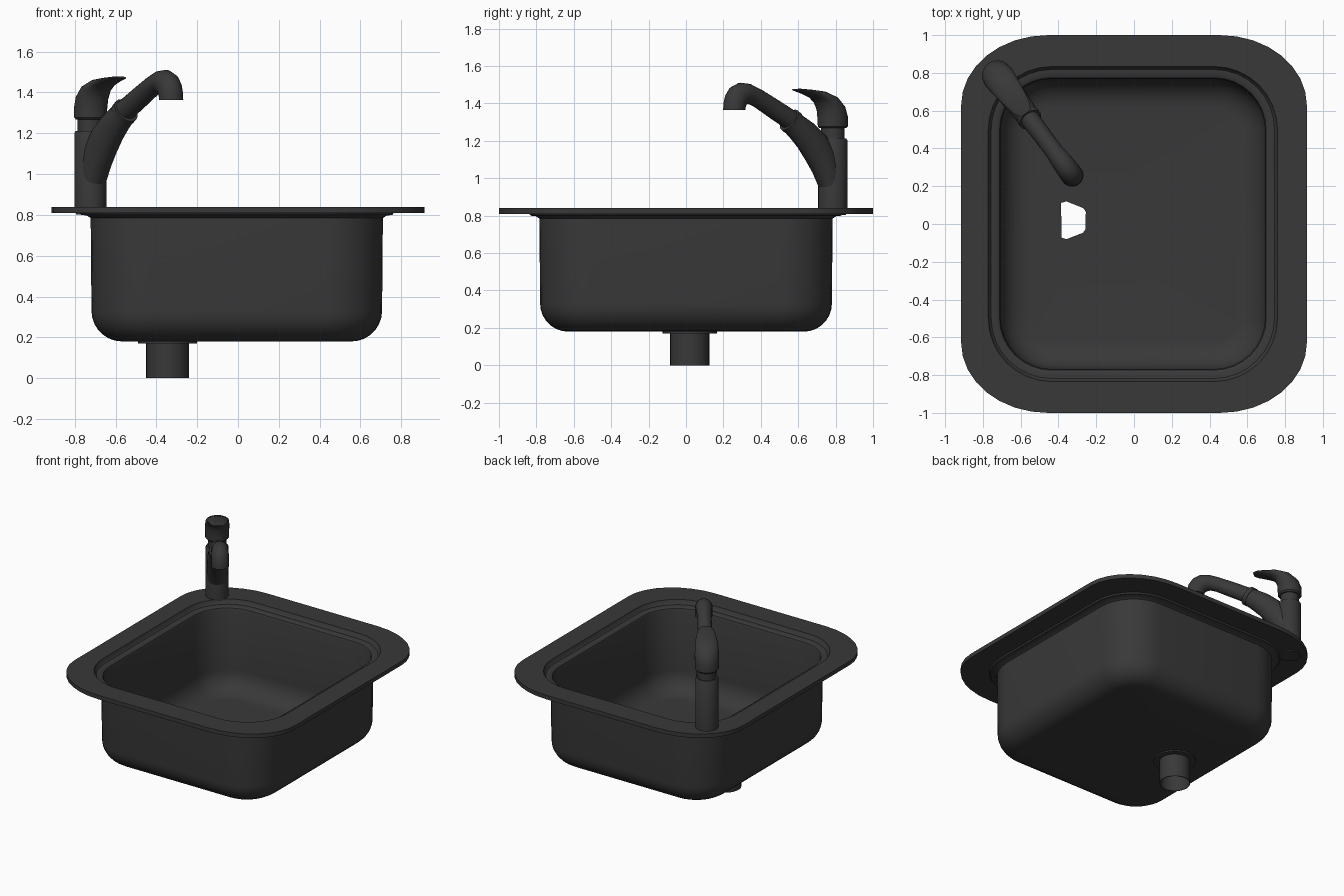
import bpy, bmesh
from math import sin, cos, pi, atan2, radians
from mathutils import Vector

cube = bpy.data.objects.get("Cube")
if cube:
    bpy.data.objects.remove(cube, do_unlink=True)

mat = bpy.data.materials.new("dark grey metal")
mat.use_nodes = True
colour = (0.04, 0.04, 0.04, 1)
mat.diffuse_color = colour
mat.node_tree.nodes["Principled BSDF"].inputs["Base Color"].default_value = colour


def loft(name, rings, loop=False):
    """Skin a list of equal rings; close into a loop or cap both ends."""
    bm = bmesh.new()
    rows = [[bm.verts.new(p) for p in ring] for ring in rings]
    n = len(rows[0])
    pairs = list(zip(rows, rows[1:]))
    if loop:
        pairs.append((rows[-1], rows[0]))
    else:
        bm.faces.new(rows[0])
        bm.faces.new(rows[-1])
    for a, b in pairs:
        for i in range(n):
            j = (i + 1) % n
            bm.faces.new((a[i], a[j], b[j], b[i]))
    bmesh.ops.recalc_face_normals(bm, faces=bm.faces)
    mesh = bpy.data.meshes.new(name)
    bm.to_mesh(mesh)
    bm.free()
    mesh.materials.append(mat)
    obj = bpy.data.objects.new(name, mesh)
    bpy.context.collection.objects.link(obj)
    bpy.ops.object.select_all(action='DESELECT')
    obj.select_set(True)
    bpy.context.view_layer.objects.active = obj
    bpy.ops.object.shade_smooth_by_angle(angle=radians(35))
    return obj


def circle(cx, cy, r, z, n=32):
    return [Vector((cx + r * cos(2 * pi * i / n), cy + r * sin(2 * pi * i / n), z)) for i in range(n)]


def rounded_rect(hx, hy, rx, ry, z, cx=0, seg=8):
    pts = []
    for q, (sx, sy) in enumerate([(1, 1), (-1, 1), (-1, -1), (1, -1)]):
        for i in range(seg + 1):
            a = (q + i / seg) * pi / 2
            pts.append(Vector((cx + sx * (hx - rx) + rx * cos(a), sy * (hy - ry) + ry * sin(a), z)))
    return pts


# Basin with rim: one closed shell profile, inside then outside
DRAIN = (-0.345, 0.02)
FILLET = 0.15


def bowl_ring(grow, z):
    return rounded_rect(0.70 + grow, 0.768 + grow, 0.27 + grow, 0.27 + grow, z, cx=-0.006)


def drain_edge(ring, r=0.102):
    out = []
    for p in ring:
        a = atan2(p.y - DRAIN[1], p.x - DRAIN[0])
        out.append(Vector((DRAIN[0] + r * cos(a), DRAIN[1] + r * sin(a), p.z)))
    return out


def bowl_fillet(grow, floor):
    angles = [pi / 2 * (1 - i / 7) for i in range(8)]
    return [bowl_ring(grow - FILLET * (1 - cos(a)), floor + FILLET * (1 - sin(a))) for a in angles]


inside = bowl_fillet(0, 0.19)
outside = bowl_fillet(0.012, 0.18)
inside += [bowl_ring(g, z) for g, z in
           [(0, 0.785), (0.006, 0.80), (0.02, 0.808), (0.05, 0.808), (0.058, 0.815), (0.066, 0.84)]]
rim = [rounded_rect(0.915, 1.0, 0.46, 0.37, z) for z in (0.84, 0.81)]
under = [bowl_ring(g, z) for g, z in [(0.07, 0.81), (0.062, 0.80), (0.035, 0.797), (0.016, 0.785)]]
loft("basin", [drain_edge(inside[0])] + inside + rim + under
     + outside[::-1] + [drain_edge(outside[0])], loop=True)

# Drain pipe with flange
pipe = [(0.10, 0.185), (0.10, 0), (0.105, 0), (0.105, 0.17), (0.145, 0.17), (0.145, 0.181)]
loft("drain_pipe", [circle(*DRAIN, r, z) for r, z in pipe], loop=True)

# Tap body, neck and fixing nut under the rim
TAP = (-0.723, 0.785)
body = [(0.078, 0.83), (0.078, 1.203), (0.072, 1.212), (0.063, 1.212), (0.063, 1.275)]
loft("tap_body", [circle(*TAP, r, z) for r, z in body])
loft("tap_nut", [circle(*TAP, 0.07, z) for z in (0.803, 0.83)])

# Parts that lean towards the bowl, from upper and lower outline points
ALONG = Vector((0.6, -0.8, 0))
SIDE = Vector((0.8, 0.6, 0))


def tap_point(t, z):
    return Vector((TAP[0], TAP[1], z)) + ALONG * t


def arm(name, sections, n=24):
    rings = []
    for upper, lower, width in sections:
        a, b = tap_point(*upper), tap_point(*lower)
        mid, half = (a + b) / 2, (a - b) / 2
        rings.append([mid + half * cos(2 * pi * i / n) + SIDE * width * sin(2 * pi * i / n)
                      for i in range(n)])
    return loft(name, rings)


arm("tap_lever", [
    ((-0.072, 1.268), (0.072, 1.268), 0.072),
    ((-0.081, 1.278), (0.081, 1.278), 0.081),
    ((-0.081, 1.33), (0.082, 1.31), 0.082),
    ((-0.06, 1.385), (0.085, 1.36), 0.083),
    ((-0.01, 1.435), (0.10, 1.40), 0.08),
    ((0.07, 1.465), (0.13, 1.427), 0.073),
    ((0.15, 1.474), (0.18, 1.448), 0.063),
    ((0.22, 1.479), (0.225, 1.462), 0.05),
    ((0.25, 1.478), (0.25, 1.468), 0.03)])

arm("spout_base", [
    ((-0.04, 0.95), (0.077, 0.95), 0.065),
    ((-0.04, 1.04), (0.12, 1.03), 0.072),
    ((-0.01, 1.14), (0.165, 1.09), 0.072),
    ((0.06, 1.23), (0.22, 1.16), 0.07),
    ((0.14, 1.295), (0.27, 1.21), 0.065),
    ((0.235, 1.35), (0.315, 1.25), 0.06)])

arm("spout_collar", [
    ((0.225, 1.35), (0.31, 1.242), 0.064),
    ((0.25, 1.367), (0.333, 1.258), 0.064)])

arm("spout", [
    ((0.24, 1.35), (0.31, 1.265), 0.052),
    ((0.36, 1.413), (0.42, 1.325), 0.049),
    ((0.48, 1.473), (0.52, 1.382), 0.048),
    ((0.56, 1.505), (0.56, 1.397), 0.054),
    ((0.62, 1.511), (0.575, 1.396), 0.057),
    ((0.675, 1.487), (0.587, 1.392), 0.059),
    ((0.705, 1.445), (0.594, 1.386), 0.06),
    ((0.716, 1.405), (0.597, 1.378), 0.06),
    ((0.719, 1.364), (0.598, 1.364), 0.06)])
